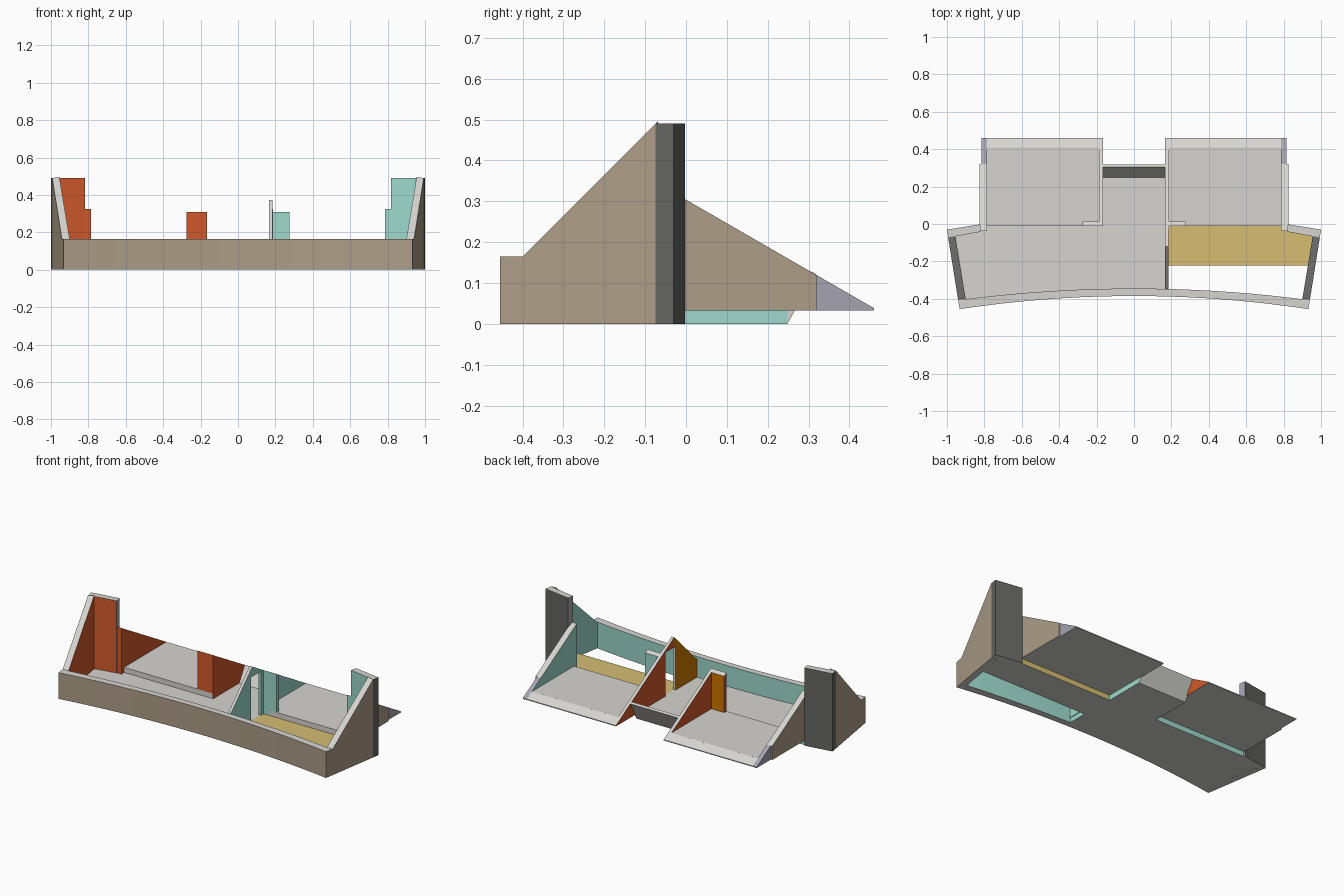
import bpy, bmesh

if "Cube" in bpy.data.objects:
    bpy.data.objects.remove(bpy.data.objects["Cube"])

# ---- colours (written as sRGB hex, stored linear) ----
def material(name, hexa):
    lin = []
    for i in (0, 2, 4):
        c = int(hexa[i:i + 2], 16) / 255
        lin.append(c / 12.92 if c <= 0.04045 else ((c + 0.055) / 1.055) ** 2.4)
    m = bpy.data.materials.new(name)
    m.diffuse_color = (*lin, 1)
    m.use_nodes = True
    m.node_tree.nodes["Principled BSDF"].inputs["Base Color"].default_value = m.diffuse_color
    return m

MATS = {
    "light": material("pale grey", "D6D5D1"),
    "brown": material("taupe", "AD9D88"),
    "dark": material("dark grey", "656662"),
    "red": material("burnt orange", "D0592A"),
    "amber": material("amber", "CC7600"),
    "teal": material("soft teal", "9DD8CC"),
    "yellow": material("straw yellow", "D6BD72"),
    "lav": material("lavender grey", "A5A4B0"),
}
ORDER = list(MATS)

def roof(x, y):                      # 30 degree rear roof plane
    return 0.304 - 0.577 * y

def finish(name, bm, paint):
    """Colour faces by the direction they look in."""
    bmesh.ops.recalc_face_normals(bm, faces=bm.faces)
    bm.normal_update()
    for f in bm.faces:
        n = f.normal
        if abs(n.z) > 0.3:
            key = "up" if n.z > 0 else "down"
        elif abs(n.x) > abs(n.y):
            key = "xp" if n.x > 0 else "xm"
        else:
            key = "yp" if n.y > 0 else "ym"
        f.material_index = ORDER.index(paint.get(key, "light"))
    me = bpy.data.meshes.new(name)
    for m in MATS.values():
        me.materials.append(m)
    bm.to_mesh(me)
    bm.free()
    ob = bpy.data.objects.new(name, me)
    bpy.context.collection.objects.link(ob)
    return ob

def loft(name, lo, hi, paint):
    """Closed solid between two matching outlines."""
    bm = bmesh.new()
    a = [bm.verts.new(p) for p in lo]
    b = [bm.verts.new(p) for p in hi]
    bm.faces.new(a)
    bm.faces.new(b)
    for i in range(len(a)):
        j = (i + 1) % len(a)
        bm.faces.new((a[i], a[j], b[j], b[i]))
    return finish(name, bm, paint)

def plan(name, pts, z0, height, **paint):
    """Extrude a plan outline from z0 to a flat or sloping top."""
    h = height if callable(height) else (lambda x, y: height)
    return loft(name, [(x, y, z0) for x, y in pts], [(x, y, h(x, y)) for x, y in pts], paint)

def section(name, prof, x0, x1, **paint):
    """Extrude a y-z profile along x."""
    return loft(name, [(x0, y, z) for y, z in prof], [(x1, y, z) for y, z in prof], paint)

def rect(x0, x1, y0, y1):
    return [(x0, y0), (x1, y0), (x1, y1), (x0, y1)]

# ---- curved front parapet ----
def outer(x): return -0.385 - 0.07 * (x / 0.932) ** 2
def inner(x): return -0.345 - 0.057 * (x / 0.9) ** 2
def span(a, b, n=20): return [a + (b - a) * i / n for i in range(n + 1)]

front = [(x, outer(x)) for x in span(-0.932, 0.932)]
back = [(x, inner(x)) for x in span(0.9, -0.9)]
plan("front_parapet", front + [(0.941, -0.402)] + back + [(-0.941, -0.402)],
     0, 0.165, ym="brown", xp="brown", xm="brown", yp="teal")

# ---- floors ----
plan("terrace_floor",
     [(x, inner(x)) for x in span(-0.9, 0.18, 12)] +
     [(0.18, -0.01), (-0.82, -0.01), (-0.82, -0.04), (-0.955, -0.066)],
     0, 0.035, yp="teal", xp="teal")
plan("passage_floor", rect(-0.172, 0.172, -0.01, 0.248), 0, 0.035, xp="teal", xm="teal")
plan("side_landing", [(0.18, -0.222), (0.93, -0.222), (0.955, -0.066),
                      (0.82, -0.04), (0.82, -0.01), (0.18, -0.01)],
     0, 0.035, up="yellow", yp="yellow", ym="yellow")

# ---- leaning wall closing the passage, square to the roof ----
section("passage_end_wall",
        [(0.23, 0), (0.248, 0), (0.318, 0.1215), (0.305, 0.129), (0.25, 0.035)],
        -0.172, 0.172)

# ---- both sides ----
for s, side, col in ((-1, "left", "red"), (1, "right", "teal")):
    out, inn = ("xp", "xm") if s > 0 else ("xm", "xp")

    def flip(pts):
        return [(s * x, y) for x, y in pts]

    # raking side wall of the terrace
    plan(side + "_side_wall",
         flip([(0.941, -0.402), (0.993, -0.075), (0.955, -0.069), (0.9, -0.402)]),
         0, lambda x, y: y + 0.565, **{out: "brown", inn: col})
    # tall rear pier
    plan(side + "_pier",
         flip([(0.993, -0.075), (1, -0.03), (0.823, -0.002), (0.817, -0.041), (0.955, -0.066)]),
         0, 0.49, yp="dark", ym=col, **{out: "dark", inn: "lav"})
    # outer room wall and its thinner tail
    plan(side + "_room_wall", flip(rect(0.787, 0.825, -0.037, 0.32)), 0.033, roof,
         ym=col, **{out: "brown", inn: col})
    plan(side + "_room_wall_tail", flip(rect(0.787, 0.815, 0.32, 0.46)), 0.033, roof,
         up="lav", yp="lav", **{out: "lav", inn: col})
    # room floor with bevelled rear edge
    plan(side + "_room_floor", flip(rect(0.17, 0.79, -0.01, 0.41)), 0.033, 0.0675)
    plan(side + "_room_floor_edge", flip(rect(0.17, 0.79, 0.41, 0.46)), 0.033, roof)
    # wall between room and passage, with short return
    y0 = -0.035 if s > 0 else -0.01
    plan(side + "_passage_wall", flip(rect(0.166, 0.186, y0, 0.46)), 0.033, roof,
         ym=col, **{inn: "red", out: col if s > 0 else "red"})
    plan(side + "_wall_return", flip(rect(0.186, 0.275, -0.01, 0.013)), 0.033, roof,
         ym=col, yp="teal" if s > 0 else "amber", **{out: col})

# ---- gabled partition with doorway ----
def gable(x, y): return y + 0.4932
plan("partition", rect(0.166, 0.184, -0.35, -0.135), 0.03, gable, xp="teal", xm="amber")
plan("door_lintel_front", rect(0.166, 0.184, -0.135, -0.12), 0.31, gable, xp="teal", xm="amber")
plan("door_lintel_rear", rect(0.166, 0.184, -0.12, -0.035), 0.31, roof, xp="teal", xm="red")
